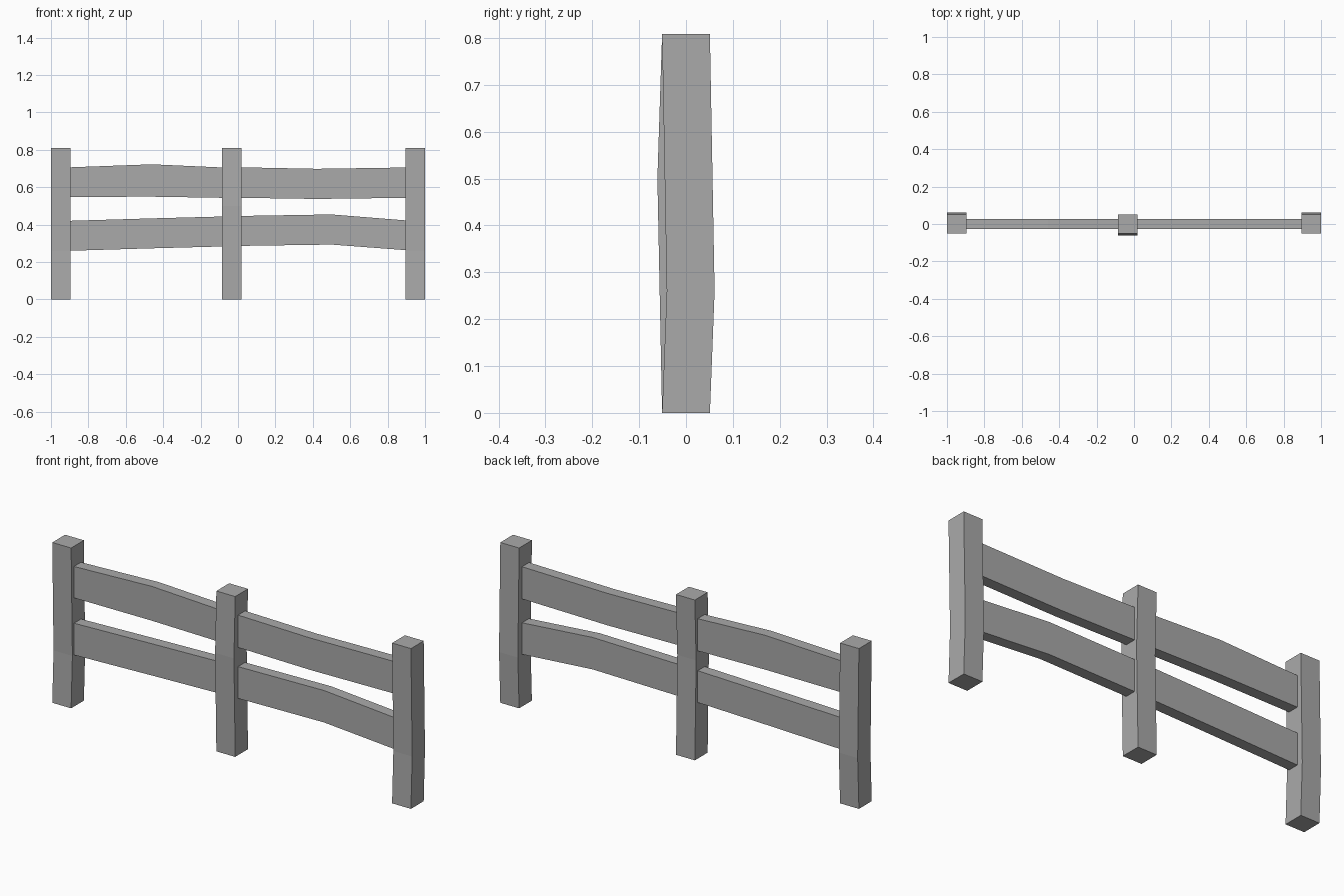
import bpy
import bmesh

cube = bpy.data.objects.get("Cube")
if cube:
    bpy.data.objects.remove(cube, do_unlink=True)

grey = bpy.data.materials.new("weathered_grey")
grey.use_nodes = True
grey.diffuse_color = (0.4, 0.4, 0.4, 1)
grey.node_tree.nodes["Principled BSDF"].inputs["Base Color"].default_value = (0.4, 0.4, 0.4, 1)


def beam(name, rings):
    """Skin a beam through a list of four-cornered cross-sections."""
    bm = bmesh.new()
    loops = [[bm.verts.new(p) for p in ring] for ring in rings]
    for a, b in zip(loops, loops[1:]):
        for i in range(4):
            j = (i + 1) % 4
            bm.faces.new((a[i], a[j], b[j], b[i]))
    bm.faces.new(loops[0])
    bm.faces.new(loops[-1])
    bmesh.ops.recalc_face_normals(bm, faces=bm.faces)
    mesh = bpy.data.meshes.new(name)
    bm.to_mesh(mesh)
    bm.free()
    mesh.materials.append(grey)
    obj = bpy.data.objects.new(name, mesh)
    bpy.context.collection.objects.link(obj)


# Square posts, each slightly bowed at one height
def post(name, x, bend_z, bow):
    h = 0.0525
    rings = []
    for z, y in ((0, 0), (bend_z, bow), (0.808, 0)):
        rings.append([(x - h, y - 0.051, z), (x + h, y - 0.051, z),
                      (x + h, y + 0.051, z), (x - h, y + 0.051, z)])
    beam(name, rings)


post("right_post", -0.9475, 0.26, 0.01)
post("middle_post", -0.0325, 0.5, -0.01)
post("left_post", 0.9475, 0.26, 0.01)


# Flat rails, given as (x, bottom, top) stations
def rail(name, stations):
    t = 0.028
    beam(name, [[(x, -t, lo), (x, t, lo), (x, t, hi), (x, -t, hi)]
                for x, lo, hi in stations])


rail("upper_right_rail", [(-0.9, 0.548, 0.706), (-0.46, 0.549, 0.722), (-0.08, 0.543, 0.705)])
rail("upper_left_rail", [(0.015, 0.543, 0.706), (0.42, 0.537, 0.698), (0.9, 0.543, 0.705)])
rail("lower_right_rail", [(-0.9, 0.26, 0.42), (-0.46, 0.273, 0.433), (-0.08, 0.283, 0.443)])
rail("lower_left_rail", [(0.015, 0.286, 0.446), (0.5, 0.293, 0.454), (0.9, 0.263, 0.422)])
